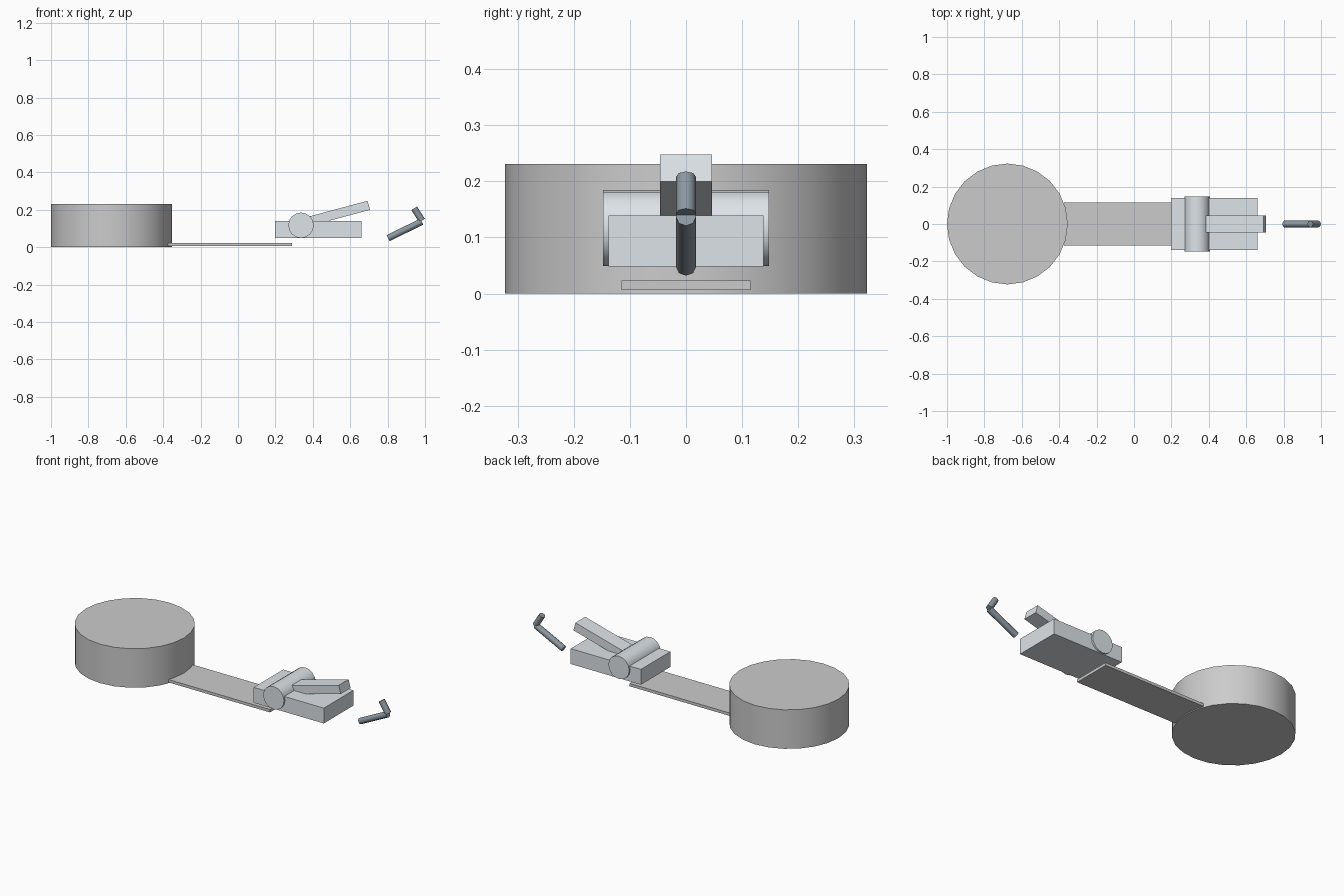
import bpy
from math import radians
from mathutils import Vector

if "Cube" in bpy.data.objects:
    bpy.data.objects.remove(bpy.data.objects["Cube"])


def material(name, colour):
    m = bpy.data.materials.new(name)
    m.diffuse_color = (*colour, 1)
    m.use_nodes = True
    m.node_tree.nodes["Principled BSDF"].inputs["Base Color"].default_value = m.diffuse_color
    return m


steel = material("light_steel", (0.72, 0.77, 0.81))
dark = material("dark_steel", (0.26, 0.31, 0.35))


def finish(name, mat, smooth=False):
    ob = bpy.context.object
    ob.name = name
    if mat:
        ob.data.materials.append(mat)
    if smooth:
        bpy.ops.object.shade_smooth_by_angle(angle=radians(50))
    return ob


def box(name, centre, size, mat=None, tilt=0):
    bpy.ops.mesh.primitive_cube_add(size=1, location=centre)
    ob = finish(name, mat)
    ob.scale = size
    ob.rotation_euler.y = -radians(tilt)
    return ob


def rod(name, a, b, radius, sides, mat=None):
    a, b = Vector(a), Vector(b)
    bpy.ops.mesh.primitive_cylinder_add(vertices=sides, radius=radius,
                                        depth=(b - a).length, location=(a + b) / 2)
    bpy.context.object.rotation_euler = (b - a).to_track_quat('Z', 'Y').to_euler()
    return finish(name, mat, True)


# rolled webbing and the flat strap leading out of it
rod("webbing_roll", (-0.677, 0, 0), (-0.677, 0, 0.231), 0.323, 24)
box("strap", (-0.043, 0, 0.0145), (0.665, 0.23, 0.017))

# ratchet: body, cross drum and raised lever
box("ratchet_body", (0.429, 0, 0.0935), (0.46, 0.276, 0.091), steel)
rod("ratchet_drum", (0.337, -0.148, 0.117), (0.337, 0.148, 0.117), 0.068, 16, steel)
box("ratchet_lever", (0.5375, 0, 0.1805), (0.335, 0.092, 0.05), steel, 15)

# bent hook made of two rods
rod("hook_shank", (0.802, 0, 0.048), (0.983, 0, 0.137), 0.018, 8, dark)
rod("hook_tip", (0.984, 0, 0.142), (0.942, 0, 0.208), 0.018, 8, dark)
